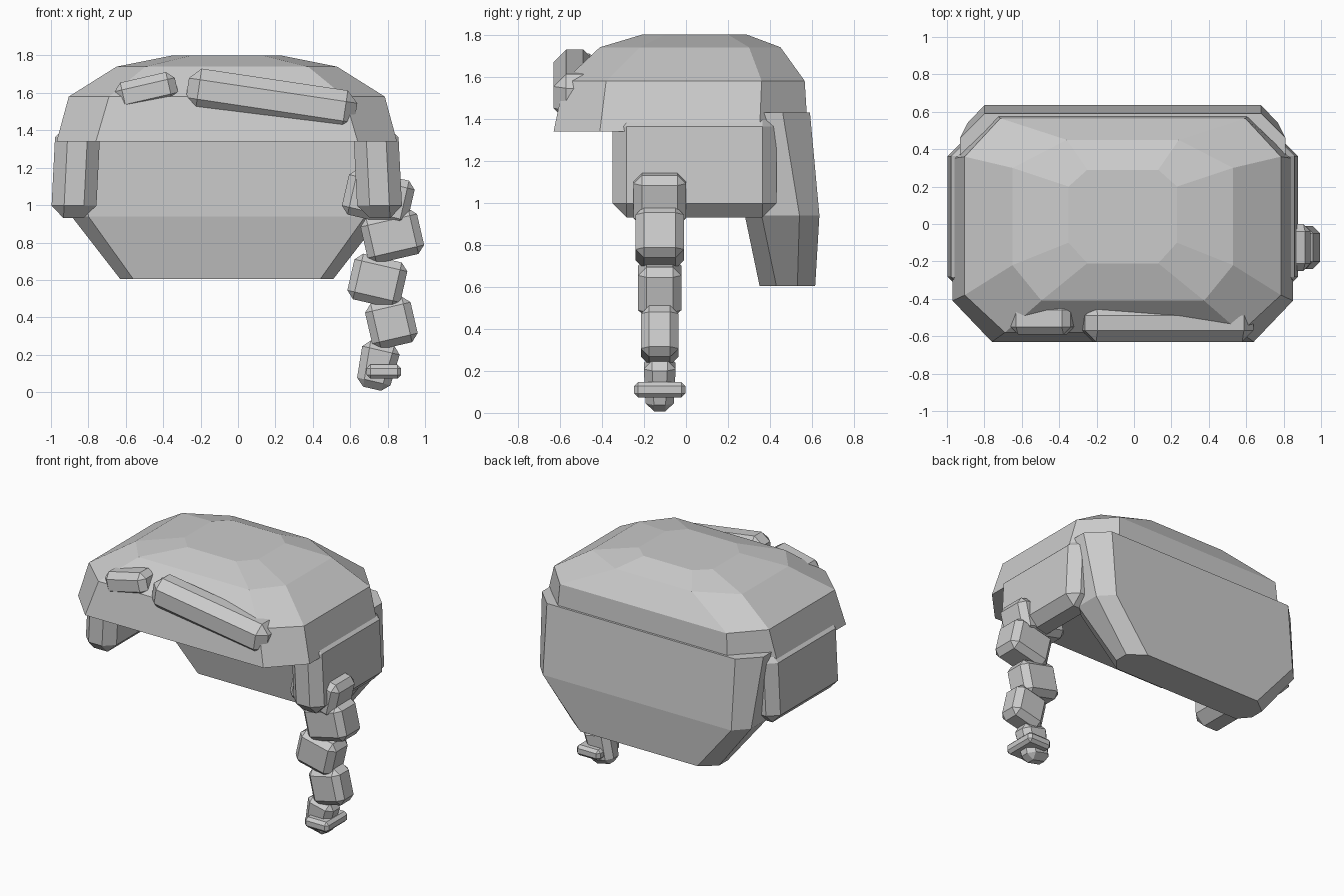
import bpy, bmesh
from math import radians
from mathutils import Matrix

if "Cube" in bpy.data.objects:
    bpy.data.objects.remove(bpy.data.objects["Cube"])

CX = -0.06  # symmetry plane of the cap and panels


def finish(name, bm):
    bmesh.ops.recalc_face_normals(bm, faces=bm.faces)
    me = bpy.data.meshes.new(name)
    bm.to_mesh(me)
    bm.free()
    ob = bpy.data.objects.new(name, me)
    bpy.context.collection.objects.link(ob)
    return ob


def loft(name, rings):
    """Skin a stack of closed rings and cap both ends."""
    bm = bmesh.new()
    loops = [[bm.verts.new(p) for p in r] for r in rings]
    n = len(loops[0])
    for a, b in zip(loops, loops[1:]):
        for i in range(n):
            j = (i + 1) % n
            bm.faces.new((a[i], a[j], b[j], b[i]))
    bm.faces.new(loops[0])
    bm.faces.new(loops[-1])
    return finish(name, bm)


def symmetric_ring(half, z):
    """Close a right-hand half profile by mirroring it across CX."""
    return ([(CX + x, y, z) for x, y in half] +
            [(CX - x, y, z) for x, y in reversed(half)])


def block(name, center, size, tilt=0, bevel=0.04, shear=0, taper=1):
    """Chamfered box, tilted about the y axis; taper narrows the lower end."""
    bm = bmesh.new()
    bmesh.ops.create_cube(bm, size=1)
    for v in bm.verts:
        k = taper if v.co.z < 0 else 1
        v.co = (v.co.x * size[0] * k + shear * (v.co.z + 0.5),
                v.co.y * size[1] * k, v.co.z * size[2])
    bmesh.ops.bevel(bm, geom=bm.edges[:], offset=bevel, segments=1,
                    affect='EDGES', clamp_overlap=True)
    bmesh.ops.transform(bm, verts=bm.verts,
                        matrix=Matrix.Translation(center) @
                        Matrix.Rotation(radians(tilt), 4, 'Y'))
    return finish(name, bm)


# Faceted cap with front fringe: z, front y, back y, half width,
# front corner x, y and back corner x, y
cap = [
    (1.34, -0.63, 0.58, 0.91, 0.70, -0.41, 0.67, 0.35),
    (1.58, -0.58, 0.565, 0.845, 0.63, -0.38, 0.655, 0.36),
    (1.74, -0.41, 0.45, 0.59, 0.435, -0.22, 0.30, 0.30),
    (1.80, -0.21, 0.29, 0.29, 0.19, -0.10, 0.19, 0.20),
]
loft("hair_cap", [symmetric_ring([(fx, f), (w, fy), (w, by), (bx, b)], z)
                  for z, f, b, w, fx, fy, bx, by in cap])

# Back hair panel: z, inner y, outer y, inner, side and outer half widths, side y
back = [
    (0.605, 0.35, 0.615, 0.50, 0.57, 0.46, 0.53),
    (0.94, 0.28, 0.635, 0.74, 0.83, 0.74, 0.54),
    (1.43, 0.28, 0.59, 0.77, 0.87, 0.74, 0.46),
]
loft("back_panel", [symmetric_ring([(a, yi), (b, yi + 0.08), (b, ym), (c, yb)], z)
                    for z, yi, yb, a, b, c, ym in back])

# Side panels
for side, label in ((-1, "left"), (1, "right")):
    block(label + "_side_panel", (CX + side * 0.82, 0.04, 1.18),
          (0.24, 0.78, 0.50), bevel=0.067, shear=-side * 0.025)

# Swept fringe locks
block("large_fringe_lock", (0.18, -0.53, 1.56), (0.91, 0.20, 0.225), 8.5, 0.06)
block("small_fringe_lock", (-0.49, -0.505, 1.605), (0.33, 0.17, 0.16), -13, 0.04)

# Braid of alternately tilted blocks: x, z, width, depth, height
braid = [
    (0.75, 1.04, 0.36, 0.25, 0.25, 1),
    (0.825, 0.835, 0.31, 0.23, 0.25, 1),
    (0.745, 0.595, 0.29, 0.205, 0.25, 1),
    (0.82, 0.37, 0.25, 0.18, 0.25, 1),
    (0.745, 0.14, 0.21, 0.155, 0.25, 0.85),
]
for i, (x, z, w, d, h, t) in enumerate(braid):
    block(f"braid_segment_{i + 1}", (x, -0.125, z), (w, d, h),
          13 if i % 2 == 0 else -13, 0.04, taper=t)

# Hair tie
block("hair_tie", (0.78, -0.125, 0.11), (0.185, 0.245, 0.075), bevel=0.02)
